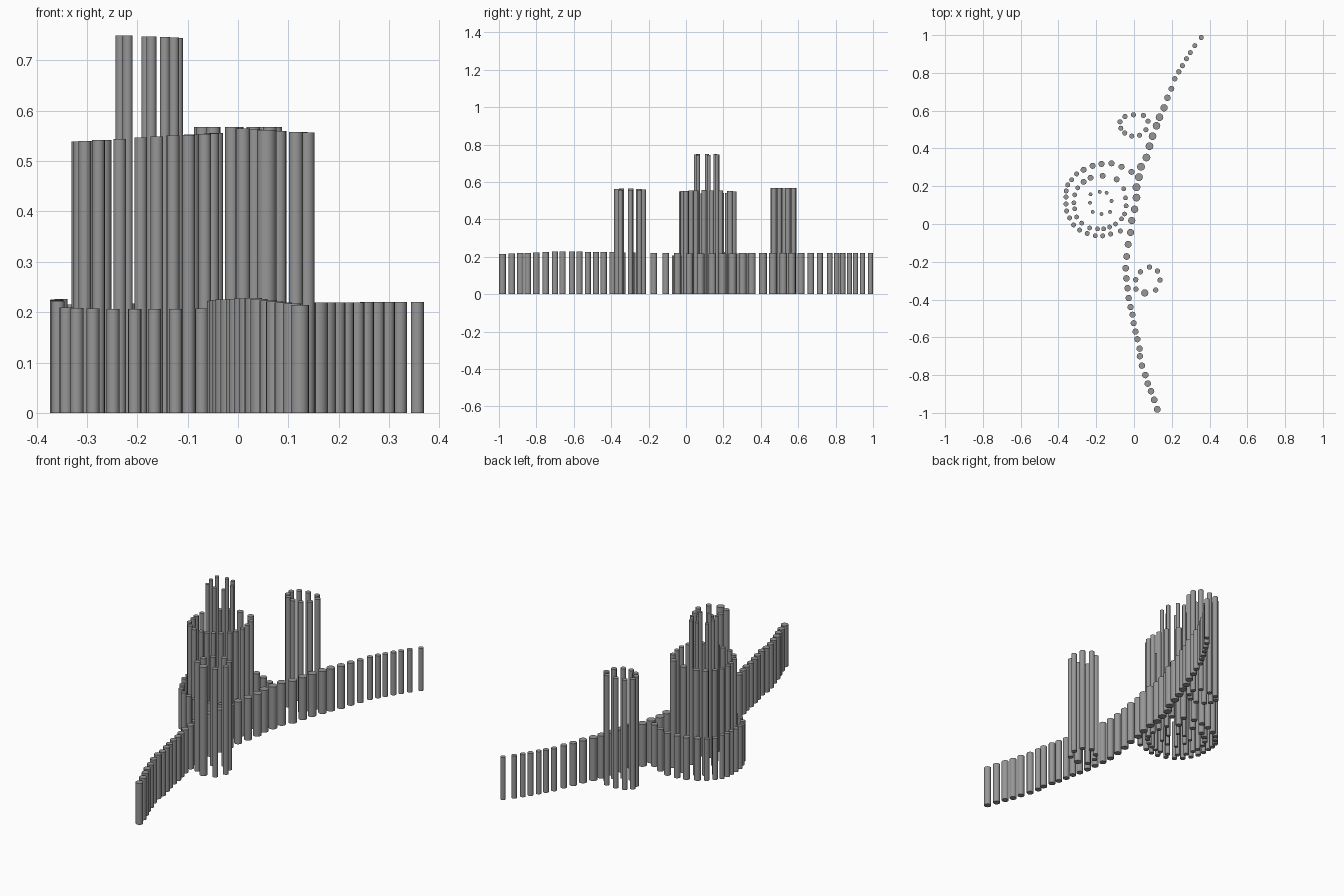
import bpy, bmesh
from mathutils import Matrix

# Dark grey for every post
grey = bpy.data.materials.new("dark_grey")
grey.diffuse_color = (.31, .31, .31, 1)


def posts(name, spots, radius, height):
    """One object holding a row of upright round posts standing on z = 0.
    radius and height are functions of a post's x, y."""
    bm = bmesh.new()
    for x, y in spots:
        r, h = radius(x, y), height(x, y)
        bmesh.ops.create_cone(bm, cap_ends=True, segments=16, radius1=r, radius2=r,
                              depth=h, matrix=Matrix.Translation((x, y - .005, h / 2)))
    mesh = bpy.data.meshes.new(name)
    bm.to_mesh(mesh)
    bm.free()
    mesh.materials.append(grey)
    obj = bpy.data.objects.new(name, mesh)
    bpy.context.collection.objects.link(obj)
    bpy.context.view_layer.objects.active = obj
    bpy.ops.object.select_all(action='DESELECT')
    obj.select_set(True)
    bpy.ops.object.shade_smooth_by_angle()
    return obj


def blend(v, keys):
    """Piecewise linear lookup in (position, value) keys."""
    for (a, p), (b, q) in zip(keys, keys[1:]):
        if v <= b:
            return p + (q - p) * max(0, v - a) / (b - a)
    return keys[-1][1]


# Long curved palisade, south end to north end
wall = [(.123, -.976), (.107, -.926), (.09, -.88), (.073, -.84), (.06, -.795), (.042, -.745),
        (.031, -.695), (.03, -.655), (.018, -.605), (.008, -.565), (-.002, -.52),
        (-.008, -.475), (-.018, -.435), (-.028, -.387), (-.034, -.335), (-.04, -.283),
        (-.044, -.229), (-.039, -.167), (-.031, -.103), (-.018, -.04), (-.012, .023),
        (.003, .083), (.013, .145), (.013, .2), (.026, .253), (.037, .308), (.066, .357),
        (.082, .417), (.098, .47), (.119, .525), (.135, .57), (.159, .62), (.177, .673),
        (.198, .721), (.216, .774), (.237, .811), (.256, .843), (.277, .88), (.298, .912),
        (.322, .949), (.356, .992)]
posts("palisade_wall", wall,
      lambda x, y: blend(y, [(-1, .018), (-.5, .016), (0, .019), (.2, .021), (.6, .02), (.75, .014), (1, .013)]),
      lambda x, y: blend(y, [(-1, .213), (-.7, .228), (-.4, .225), (0, .218), (1, .22)]))

# Low outer ring of the main tower, open towards the wall
outer = [(-.072, -.032), (-.124, -.048), (-.166, -.058), (-.205, -.057), (-.248, -.045),
         (-.288, -.027), (-.32, 0), (-.341, .037), (-.357, .074), (-.36, .111),
         (-.36, .148), (-.359, .18), (-.351, .212), (-.33, .239), (-.304, .27),
         (-.267, .292), (-.219, .313), (-.172, .323), (-.119, .326), (-.066, .308),
         (-.013, .281)]
posts("outer_ring", outer,
      lambda x, y: .013 + .003 * (y > .28),
      lambda x, y: .211 + .03 * (y - .1) + .012 * (x < -.35))

# Tall middle ring of the main tower
middle = [(-.166, .26), (-.23, .25), (-.267, .228), (-.298, .196), (-.314, .159),
          (-.318, .117), (-.314, .085), (-.304, .042), (-.277, .01), (-.235, -.016),
          (-.193, -.021), (-.161, -.021), (-.129, -.011), (-.098, .005), (-.066, .032),
          (-.05, .058), (-.042, .101), (-.045, .143), (-.055, .191), (-.092, .241)]
posts("middle_ring", middle,
      lambda x, y: .0125 + .003 * (y > .22),
      lambda x, y: .558 + .06 * x)

# Tallest inner ring crowning the main tower
crown = [(-.23, .162), (-.182, .175), (-.145, .17), (-.119, .127), (-.127, .069),
         (-.172, .058), (-.219, .069), (-.233, .117)]
posts("inner_crown", crown, lambda x, y: .01, lambda x, y: .74 - .04 * x)

# Two small side towers
north = [(-.003, .583), (.05, .58), (.074, .549), (.063, .504), (.03, .475), (-.012, .47),
         (-.049, .487), (-.07, .512), (-.074, .546), (-.048, .574)]
posts("north_tower", north, lambda x, y: .0135, lambda x, y: .568)

south = [(.082, -.223), (.124, -.244), (.138, -.292), (.115, -.345), (.057, -.36),
         (.01, -.34), (.009, -.29), (.034, -.248)]
posts("south_tower", south,
      lambda x, y: .014 + .005 * (y < -.35),
      lambda x, y: .565 - .06 * x)
